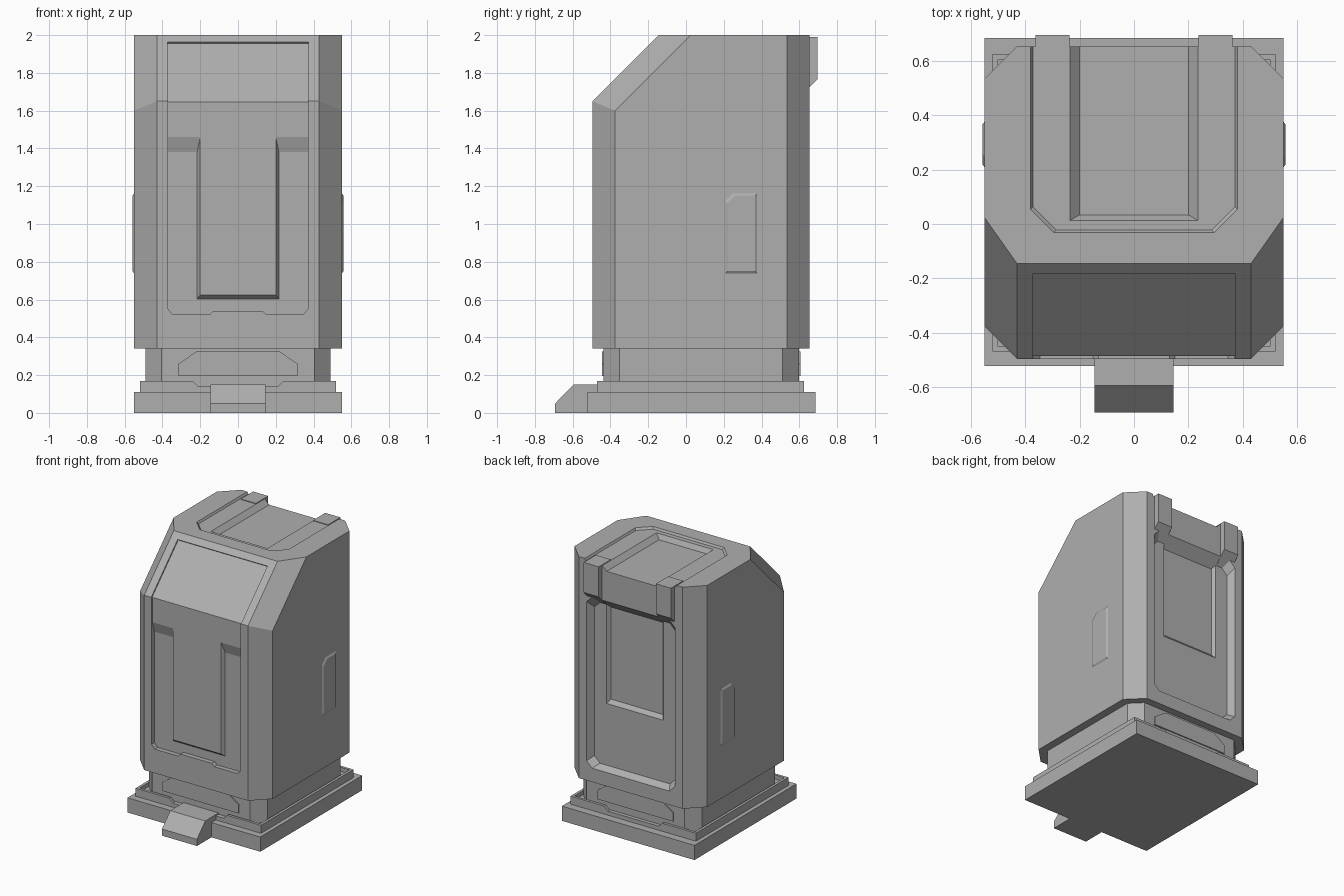
import bpy, bmesh

if "Cube" in bpy.data.objects:
    bpy.data.objects.remove(bpy.data.objects["Cube"])

grey = bpy.data.materials.new("dark_grey")
grey.diffuse_color = (.43, .43, .43, 1)
grey.use_nodes = True
grey.node_tree.nodes["Principled BSDF"].inputs["Base Color"].default_value = grey.diffuse_color

def finish(name, bm):
    bmesh.ops.recalc_face_normals(bm, faces=bm.faces)
    me = bpy.data.meshes.new(name)
    bm.to_mesh(me)
    bm.free()
    me.materials.append(grey)
    ob = bpy.data.objects.new(name, me)
    bpy.context.collection.objects.link(ob)
    return ob

def loft(name, ring_a, ring_b):
    """Closed solid between two matching 3D rings."""
    bm = bmesh.new()
    a = [bm.verts.new(p) for p in ring_a]
    b = [bm.verts.new(p) for p in ring_b]
    bm.faces.new(a)
    bm.faces.new(b)
    for i in range(len(a)):
        j = (i + 1) % len(a)
        bm.faces.new((a[i], a[j], b[j], b[i]))
    return finish(name, bm)

def on_x(pts, x): return [(x, p, q) for p, q in pts]
def on_y(pts, y): return [(p, y, q) for p, q in pts]
def on_z(pts, z): return [(p, q, z) for p, q in pts]

def rect(a0, a1, b0, b1, c=0):
    """Rectangle, optionally with chamfered corners."""
    if not c:
        return [(a0, b0), (a1, b0), (a1, b1), (a0, b1)]
    return [(a0 + c, b0), (a1 - c, b0), (a1, b0 + c), (a1, b1 - c),
            (a1 - c, b1), (a0 + c, b1), (a0, b1 - c), (a0, b0 + c)]

def mirrored(half):
    """Complete a profile symmetric about the first axis."""
    return half + [(-p, q) for p, q in reversed(half)]

def cut(target, cutter):
    mod = target.modifiers.new("cut", 'BOOLEAN')
    mod.operation, mod.solver, mod.object = 'DIFFERENCE', 'EXACT', cutter
    bpy.context.view_layer.objects.active = target
    bpy.ops.object.modifier_apply(modifier=mod.name)
    bpy.data.objects.remove(cutter)

# Base slab and tray with a notched lip
base = rect(-.55, .55, -.522, .685)
loft("base_slab", on_z(base, 0), on_z(base, .11))
tier = rect(-.52, .52, -.47, .625)
tray = loft("base_tray", on_z(tier, .105), on_z(tier, .17))
well = rect(-.5, .5, -.45, .605)
cut(tray, loft("c", on_z(well, .14), on_z(well, .3)))
notch = mirrored([(.21, .14), (.27, .2)])
cut(tray, loft("c", on_y(notch, -.8), on_y(notch, .8)))

# Neck with raised plates front and back
neck = rect(-.49, .49, -.437, .597, .085)
loft("neck", on_z(neck, .13), on_z(neck, .35))
plate = mirrored([(.315, .195), (.315, .26), (.22, .325)])
loft("neck_plate_front", on_y(plate, -.445), on_y(plate, -.42))
loft("neck_plate_back", on_y(plate, .605), on_y(plate, .58))

# Front step
step = [(-.693, 0), (-.693, .05), (-.595, .15), (-.43, .15), (-.43, 0)]
loft("front_step", on_x(step, -.145), on_x(step, .145))

# Body shell with sloped, chamfered front top
bm = bmesh.new()
for s in (-1, 1):
    for p in [(.43, -.5, .34), (.55, -.38, .34), (.55, .53, .34), (.43, .65, .34),
              (.43, -.5, 1.65), (.55, -.38, 1.6), (.43, -.15, 2), (.55, .02, 2),
              (.55, .53, 2), (.43, .65, 2)]:
        bm.verts.new((s * p[0], p[1], p[2]))
bmesh.ops.convex_hull(bm, input=bm.verts)
bmesh.ops.dissolve_limit(bm, angle_limit=.01, verts=bm.verts, edges=bm.edges)
body = finish("body", bm)

# Front recess, continued up the slope
def front_outline(top):
    return mirrored([(.13, .54), (.15, .52), (.345, .52), (.37, .55), (.37, top)])
cut(body, loft("c", on_y(front_outline(1.7), -.7), on_y(front_outline(1.7), -.49)))
slope = [(-.49, 1.646), (-.18, 1.956), (-.28, 2.056), (-.59, 1.746)]
cut(body, loft("c", on_x(slope, -.372), on_x(slope, .372)))

# Deeper U-shaped channel around the raised front panel
cut(body, loft("c", on_y(front_outline(1.812), -.6), on_y(front_outline(1.38), -.465)))
panel = loft("front_panel", on_y(rect(-.2, .2, .625, 1.46), -.49),
             on_y(rect(-.22, .22, .6, 1.46), -.46))

# Roof recess and sunken roof centre, both open to the back
def roof_outline(d):
    return mirrored([(.295 - d, -.035 + d), (.381 - d, .051 + d), (.381 - d, .8)])
cut(body, loft("c", on_z(roof_outline(-.003), 2.005), on_z(roof_outline(.009), 1.985)))
cut(body, loft("c", on_z(rect(-.25, .25, 0, .8), 2.0),
               on_z(rect(-.2, .2, .03, .8), 1.95)))

# Back recess with bevelled walls under a slanted overhang, and a deeper inner panel
cut(body, loft("c", on_y(rect(-.38, .38, .43, 1.75, .045), .675),
               on_y(rect(-.335, .335, .47, 1.675, .045), .6)))
cut(body, loft("c", on_y(rect(-.25, .25, .91, 1.695), .62),
               on_y(rect(-.215, .215, .96, 1.65), .575)))
for ob in (body, panel):
    ob.location.y = .004

# Roof straps folding over the back edge, and side pads
strap = [(.55, 1.99), (.695, 1.99), (.695, 1.765), (.6, 1.67), (.55, 1.67)]
def pad(d):
    return [(.21 + d, .74 + d), (.375 - d, .74 + d), (.375 - d, 1.16 - d),
            (.25 + d, 1.16 - d), (.21 + d, 1.12 - d)]
for side, s in (("left", -1), ("right", 1)):
    loft("roof_strap_" + side, on_x(strap, s * .237), on_x(strap, s * .362))
    loft("side_pad_" + side, on_x(pad(-.016), s * .54), on_x(pad(.01), s * .558))
